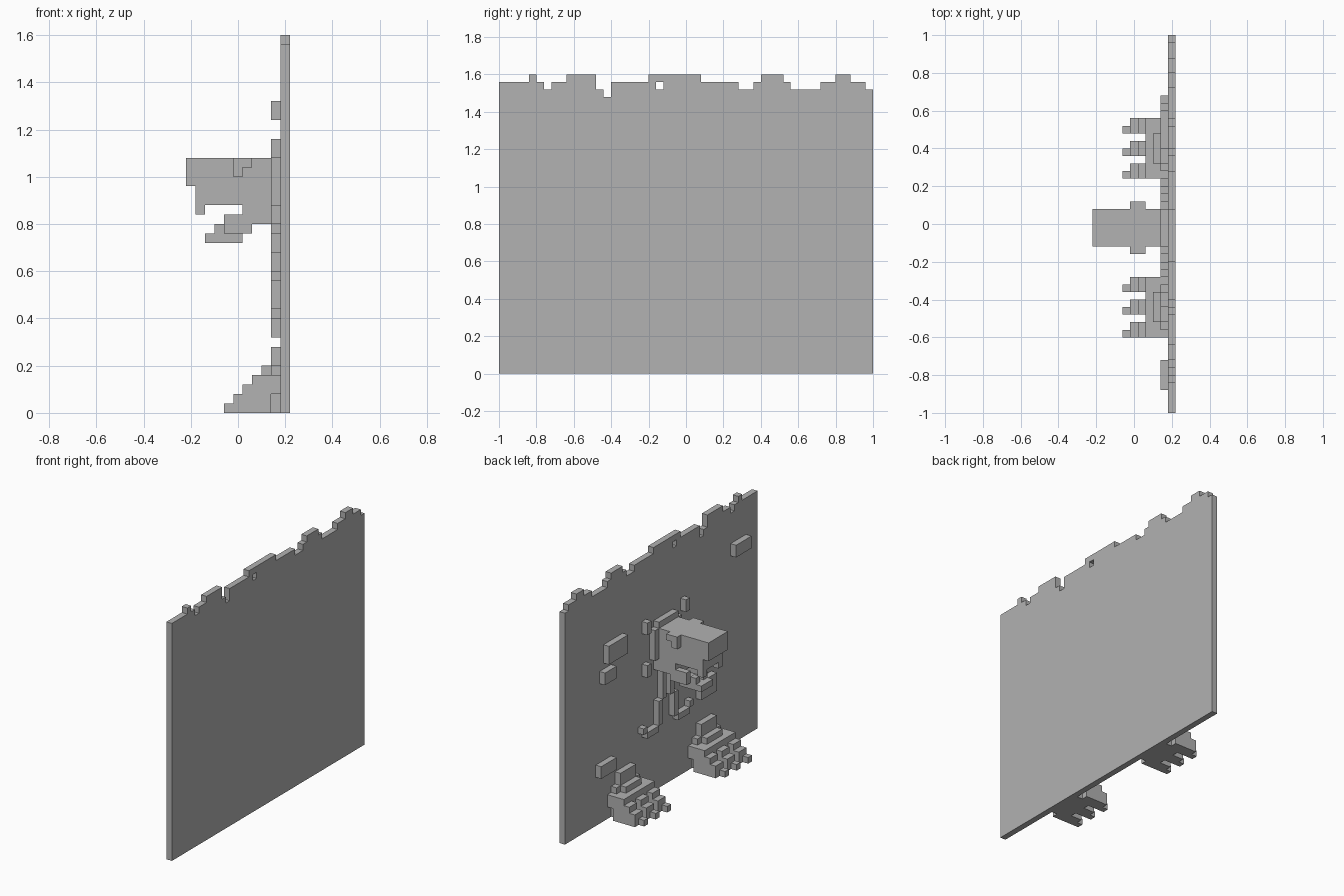
import bpy, bmesh

cube = bpy.data.objects.get("Cube")
if cube:
    bpy.data.objects.remove(cube, do_unlink=True)

grey = bpy.data.materials.new("stone_grey")
grey.use_nodes = True
COLOR = (0.445, 0.445, 0.445, 1)
grey.diffuse_color = COLOR
grey.node_tree.nodes["Principled BSDF"].inputs["Base Color"].default_value = COLOR

WALL, PLATE, CELL = 0.18, 0.14, 0.04
CENTRE = -0.02          # mirror plane of the creature


def finish(name, bm):
    bmesh.ops.recalc_face_normals(bm, faces=bm.faces)
    mesh = bpy.data.meshes.new(name)
    bm.to_mesh(mesh)
    bm.free()
    mesh.materials.append(grey)
    obj = bpy.data.objects.new(name, mesh)
    bpy.context.collection.objects.link(obj)
    return obj


def box(name, x, y, z):
    bm = bmesh.new()
    bmesh.ops.create_cube(bm, size=1)
    for v in bm.verts:
        for axis, (low, high) in enumerate((x, y, z)):
            v.co[axis] = high if v.co[axis] > 0 else low
    return finish(name, bm)


def pair(name, x, y, z):
    # one box on each side of the creature
    box("left_" + name, x, y, z)
    box("right_" + name, x, (2 * CENTRE - y[1], 2 * CENTRE - y[0]), z)


def extrude(name, points, offset):
    bm = bmesh.new()
    face = bm.faces.new([bm.verts.new(p) for p in points])
    out = bmesh.ops.extrude_face_region(bm, geom=[face])
    moved = [g for g in out["geom"] if isinstance(g, bmesh.types.BMVert)]
    bmesh.ops.translate(bm, vec=offset, verts=moved)
    return finish(name, bm)


# Wall with a ragged top: run length in cells, cells below full height
skyline = [(4, 1), (1, 0), (1, 1), (1, 2), (2, 1), (4, 0), (1, 2), (1, 3), (5, 1), (7, 0),
           (5, 1), (2, 2), (1, 1), (3, 0), (1, 1), (4, 2), (2, 1), (2, 0), (2, 1), (1, 2)]
outline, cell = [(WALL, -1, 0)], 0
for run, drop in skyline:
    z = 1.6 - drop * CELL
    outline.append((WALL, -1 + cell * CELL, z))
    cell += run
    outline.append((WALL, -1 + cell * CELL, z))
outline.append((WALL, 1, 0))
wall = extrude("wall", outline, (CELL, 0, 0))

# Small hole through the wall
cutter = box("hole_cutter", (0.1, 0.3), (-0.16, -0.12), (1.52, 1.56))
cutter.hide_render = True
cut = wall.modifiers.new("hole", "BOOLEAN")
cut.object = cutter
cut.solver = "EXACT"
bpy.context.view_layer.objects.active = wall
bpy.ops.object.modifier_apply(modifier=cut.name)
bpy.data.objects.remove(cutter, do_unlink=True)

# Raised stones on the wall
layer = (PLATE, WALL)
stones = [((-0.88, -0.72), (1.24, 1.32)), ((0.40, 0.60), (1.04, 1.16)),
          ((0.52, 0.64), (0.92, 1.00)), ((0.52, 0.68), (0.32, 0.40)),
          ((-0.52, -0.36), (0.44, 0.56)), ((-0.44, -0.36), (0.68, 0.76))]
for i, (y, z) in enumerate(stones):
    box(f"stone_{i + 1}", layer, y, z)

# Frill around the neck
box("frill_top", layer, (-0.12, 0.08), (1.08, 1.12))
pair("frill_side", layer, (0.08, 0.12), (0.88, 1.08))
pair("frill_upper_tip", layer, (0.16, 0.20), (1.08, 1.16))
pair("frill_lower_tip", layer, (0.16, 0.20), (0.80, 0.88))

# Tendrils below the head
pair("tendril_upper", layer, (0.00, 0.04), (0.60, 0.80))
pair("tendril_lower", layer, (0.04, 0.08), (0.44, 0.60))
pair("tendril_foot", layer, (0.08, 0.20), (0.40, 0.44))
pair("tendril_tip", layer, (0.20, 0.24), (0.44, 0.48))

# Head from a side profile
profile = [(WALL, 1.08), (-0.22, 1.08), (-0.22, 0.96), (-0.18, 0.96), (-0.18, 0.88),
           (0.02, 0.88), (0.02, 0.80), (WALL, 0.80)]
extrude("head", [(x, -0.12, z) for x, z in profile], (0, 0.20, 0))
pair("fang", (-0.18, -0.14), (0.04, 0.08), (0.84, 0.88))
pair("brow", (-0.02, 0.06), (0.08, 0.12), (1.04, 1.08))
pair("brow_drop", (-0.02, 0.02), (0.08, 0.12), (1.00, 1.04))

# Lower jaw
pair("jaw_side", (-0.06, 0.06), (0.04, 0.08), (0.76, 0.84))
box("jaw_floor", (-0.14, 0.02), (-0.08, 0.04), (0.72, 0.76))
pair("lower_tooth", (-0.10, -0.06), (0.00, 0.04), (0.76, 0.80))

# Two claws with three stepped toes each
for side, y0 in (("left", 0.24), ("right", -0.60)):
    def part(name, x, a, b, z):
        box(f"{side}_{name}", x, (y0 + a, y0 + b), z)

    part("palm", (0.06, PLATE), 0, 0.32, (0, 0.16))
    part("palm_base", layer, 0.04, 0.28, (0, 0.08))
    part("palm_back", layer, 0, 0.32, (0.08, 0.16))
    part("wrist", layer, 0.04, 0.28, (0.16, 0.20))
    part("wrist_top", layer, 0.08, 0.24, (0.20, 0.28))
    part("knuckle_ridge", (0.10, PLATE), 0.08, 0.24, (0.16, 0.20))
    for i in range(3):
        a = i * 0.12
        part(f"toe_{i + 1}_root", (0.02, 0.06), a, a + 0.08, (0, 0.12))
        part(f"toe_{i + 1}_middle", (-0.02, 0.02), a, a + 0.08, (0, 0.08))
        part(f"toe_{i + 1}_tip", (-0.06, -0.02), a, a + 0.04, (0, 0.04))
